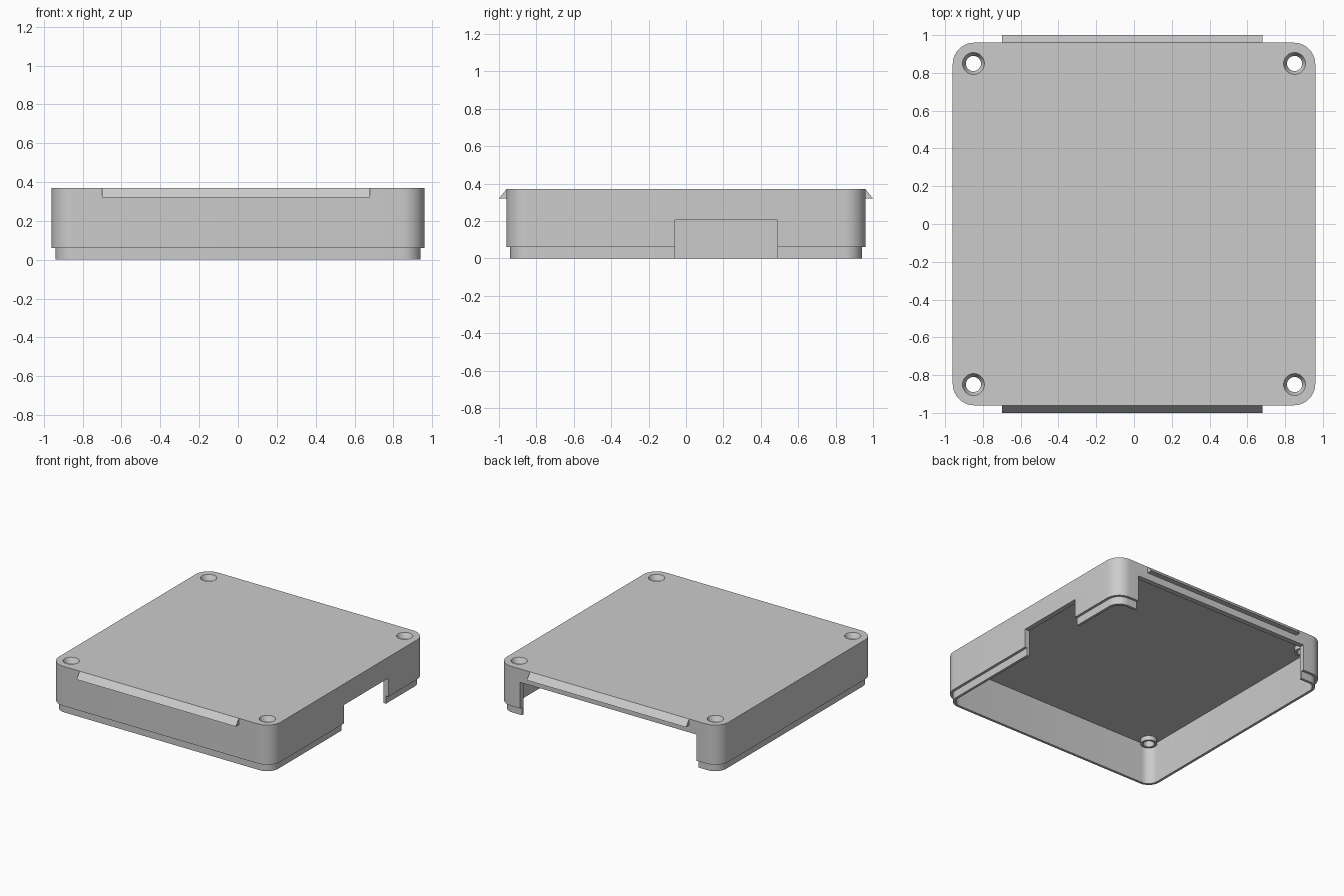
import bpy, bmesh
from math import cos, sin, pi, radians
from mathutils import Vector

cube = bpy.data.objects.get("Cube")
if cube:
    bpy.data.objects.remove(cube, do_unlink=True)

grey = bpy.data.materials.new("plain grey")
grey.use_nodes = True
COLOR = (0.6, 0.6, 0.6, 1)
grey.diffuse_color = COLOR
grey.node_tree.nodes["Principled BSDF"].inputs["Base Color"].default_value = COLOR

HALF, CORNER, HEIGHT = 0.96, 0.115, 0.37
LIP_Z, CEILING, SCREW = 0.06, 0.32, 0.85
STEPS = 10  # segments per rounded corner


def ring(half, radius, z, center=(0, 0)):
    """Rounded square outline; a circle when half equals radius."""
    points = []
    c = half - radius
    for k, (sx, sy) in enumerate(((1, 1), (-1, 1), (-1, -1), (1, -1))):
        for i in range(STEPS + 1):
            if half == radius and i == STEPS:
                continue
            a = (k + i / STEPS) * pi / 2
            points.append(Vector((center[0] + sx * c + radius * cos(a),
                                  center[1] + sy * c + radius * sin(a), z)))
    return points


def loft(name, loops):
    """Closed solid through a series of matching outlines."""
    bm = bmesh.new()
    rows = [[bm.verts.new(p) for p in loop] for loop in loops]
    n = len(rows[0])
    for a, b in zip(rows, rows[1:]):
        for i in range(n):
            j = (i + 1) % n
            bm.faces.new((a[i], a[j], b[j], b[i]))
    bm.faces.new(rows[0])
    bm.faces.new(rows[-1])
    bmesh.ops.recalc_face_normals(bm, faces=bm.faces)
    mesh = bpy.data.meshes.new(name)
    bm.to_mesh(mesh)
    bm.free()
    obj = bpy.data.objects.new(name, mesh)
    mesh.materials.append(grey)
    bpy.context.collection.objects.link(obj)
    return obj


def block(name, x, y, z):
    return loft(name, [[Vector((a, b, h)) for a, b in
                        ((x[0], y[0]), (x[1], y[0]), (x[1], y[1]), (x[0], y[1]))]
                       for h in z])


def combine(target, tool, operation):
    """Apply a boolean and drop the helper object."""
    mod = target.modifiers.new("combine", 'BOOLEAN')
    mod.operation, mod.object, mod.solver = operation, tool, 'EXACT'
    graph = bpy.context.evaluated_depsgraph_get()
    mesh = bpy.data.meshes.new_from_object(target.evaluated_get(graph))
    target.modifiers.clear()
    target.data = mesh
    bpy.data.objects.remove(tool, do_unlink=True)


# Hollow lid with a stepped lip around the open underside
wall, step = 0.04, 0.02
lid = loft("lid_shell", [
    ring(HALF - wall, CORNER - wall, CEILING),
    ring(HALF - wall, CORNER - wall, 0),
    ring(HALF - step, CORNER - step, 0),
    ring(HALF - step, CORNER - step, LIP_Z),
    ring(HALF, CORNER, LIP_Z),
    ring(HALF, CORNER, HEIGHT)])

# Screw bosses under the roof, then countersunk holes through them
for x in (-SCREW, SCREW):
    for y in (-SCREW, SCREW):
        at = (x, y)
        boss = loft("boss", [ring(0.058, 0.058, z, at) for z in (0.285, 0.345)])
        combine(lid, boss, 'UNION')
        hole = loft("hole", [ring(r, r, z, at) for r, z in
                             ((0.04, 0.2), (0.04, 0.335), (0.058, HEIGHT), (0.063, 0.38))])
        combine(lid, hole, 'DIFFERENCE')

# Side notch and wide back opening
combine(lid, block("side_notch", (0.86, 1.1), (-0.06, 0.49), (-0.1, 0.205)), 'DIFFERENCE')
combine(lid, block("back_opening", (-0.765, 0.765), (0.88, 1.1), (-0.1, 0.265)), 'DIFFERENCE')

# Wedge-shaped finger ledges along the front and back top edges
ledges = []
for name, s in (("front_ledge", -1), ("back_ledge", 1)):
    ledges.append(loft(name, [[Vector((x, s * y, z)) for y, z in
                               ((0.955, HEIGHT), (0.96, HEIGHT), (1.0, 0.32), (0.955, 0.32))]
                              for x in (-0.70, 0.68)]))

# Smooth the rounded corners, keep the edges crisp
bpy.ops.object.select_all(action='DESELECT')
for obj in [lid] + ledges:
    obj.select_set(True)
bpy.context.view_layer.objects.active = lid
bpy.ops.object.shade_smooth_by_angle(angle=radians(25))
